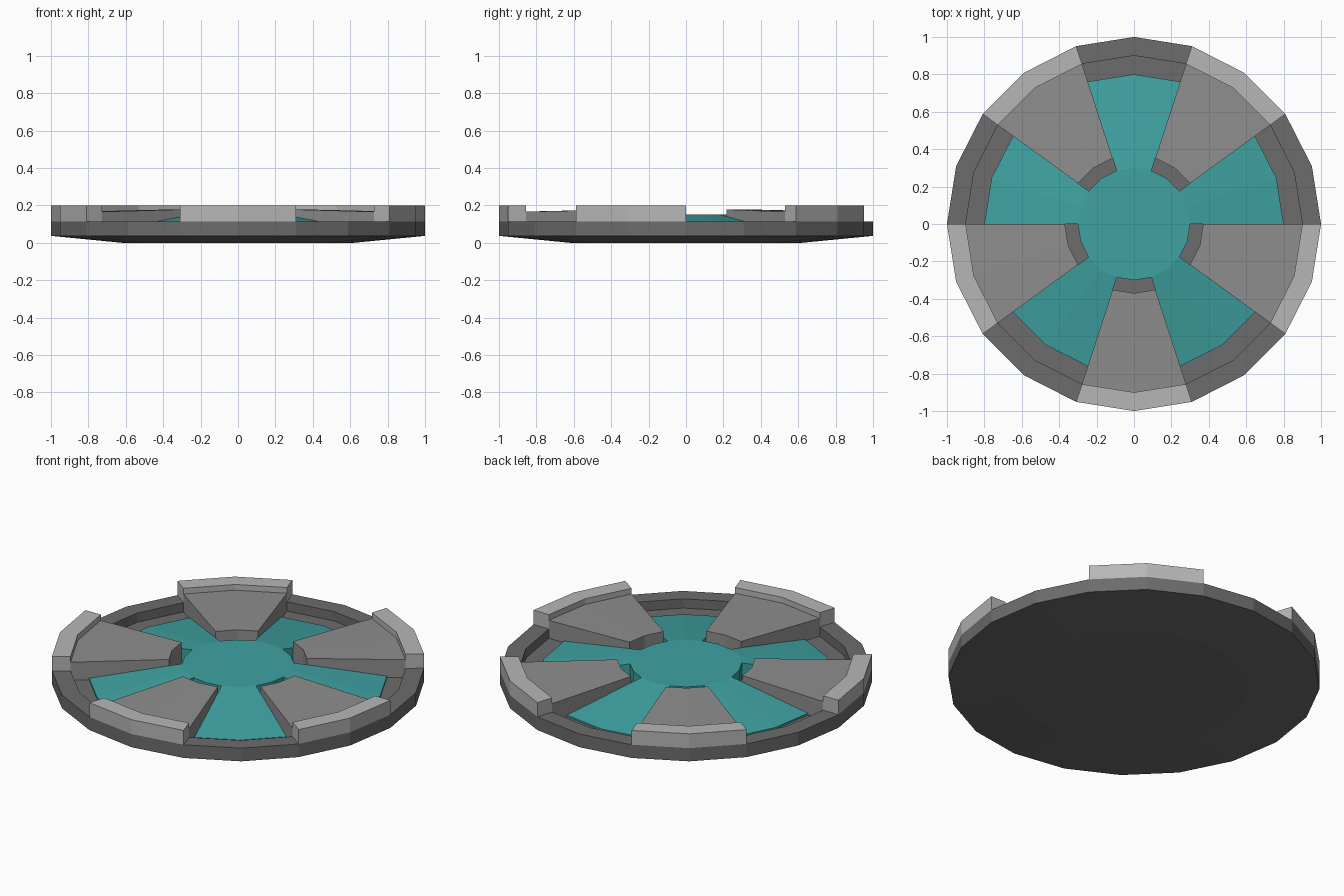
import bpy, bmesh
from math import sin, cos, radians

if "Cube" in bpy.data.objects:
    bpy.data.objects.remove(bpy.data.objects["Cube"])

STEP = 18  # the disc has 20 sides


def material(name, rgb):
    m = bpy.data.materials.new(name)
    m.diffuse_color = (*rgb, 1)
    m.use_nodes = True
    m.node_tree.nodes["Principled BSDF"].inputs["Base Color"].default_value = m.diffuse_color
    return m


def sweep(name, profile, starts, steps, mat):
    """Turn a closed (radius, z) profile about z, once from each start angle."""
    bm = bmesh.new()
    full = steps * STEP == 360
    for start in starts:
        rings = []
        for i in range(steps if full else steps + 1):
            a = radians(start + i * STEP)
            rings.append([bm.verts.new((r * cos(a), r * sin(a), z)) for r, z in profile])
        n = len(profile)
        for i in range(steps):
            p, q = rings[i], rings[(i + 1) % len(rings)]
            for j in range(n):
                k = (j + 1) % n
                if profile[j][0] == 0 and profile[k][0] == 0:
                    continue  # nothing to build along the axis
                bm.faces.new((p[j], q[j], q[k], p[k]))
        if not full:
            bm.faces.new(rings[0])
            bm.faces.new(rings[-1])
    bmesh.ops.remove_doubles(bm, verts=bm.verts, dist=1e-5)
    bmesh.ops.recalc_face_normals(bm, faces=bm.faces)
    me = bpy.data.meshes.new(name)
    bm.to_mesh(me)
    bm.free()
    me.materials.append(mat)
    ob = bpy.data.objects.new(name, me)
    bpy.context.collection.objects.link(ob)
    return ob


dark = material("dark_grey", (0.15, 0.15, 0.15))
mid = material("mid_grey", (0.27, 0.27, 0.27))
light = material("light_grey", (0.47, 0.47, 0.47))
teal = material("teal", (0.05, 0.36, 0.36))

glow_starts = [72 * i for i in range(5)]
plate_starts = [36 + 72 * i for i in range(5)]

# Dished base with a raised outer lip
sweep("base", [(0, 0), (0.62, 0), (1, 0.037), (1, 0.115), (0.9, 0.115),
               (0.9, 0.06), (0, 0.06)], [0], 20, dark)

# Teal hub and five sloping panels
sweep("hub", [(0, 0.055), (0.3, 0.055), (0.3, 0.152), (0, 0.152)], [0], 20, teal)
sweep("teal_panels", [(0.3, 0.055), (0.8, 0.055), (0.8, 0.07), (0.3, 0.152)],
      glow_starts, 2, teal)

# Five grey plates between the panels
sweep("plates", [(0.37, 0.055), (0.9, 0.055), (0.9, 0.166), (0.37, 0.178)],
      plate_starts, 2, mid)

# Raised blocks on the lip behind each plate
sweep("rim_blocks", [(0.9, 0.115), (1, 0.115), (1, 0.2), (0.9, 0.2)],
      plate_starts, 2, light)
